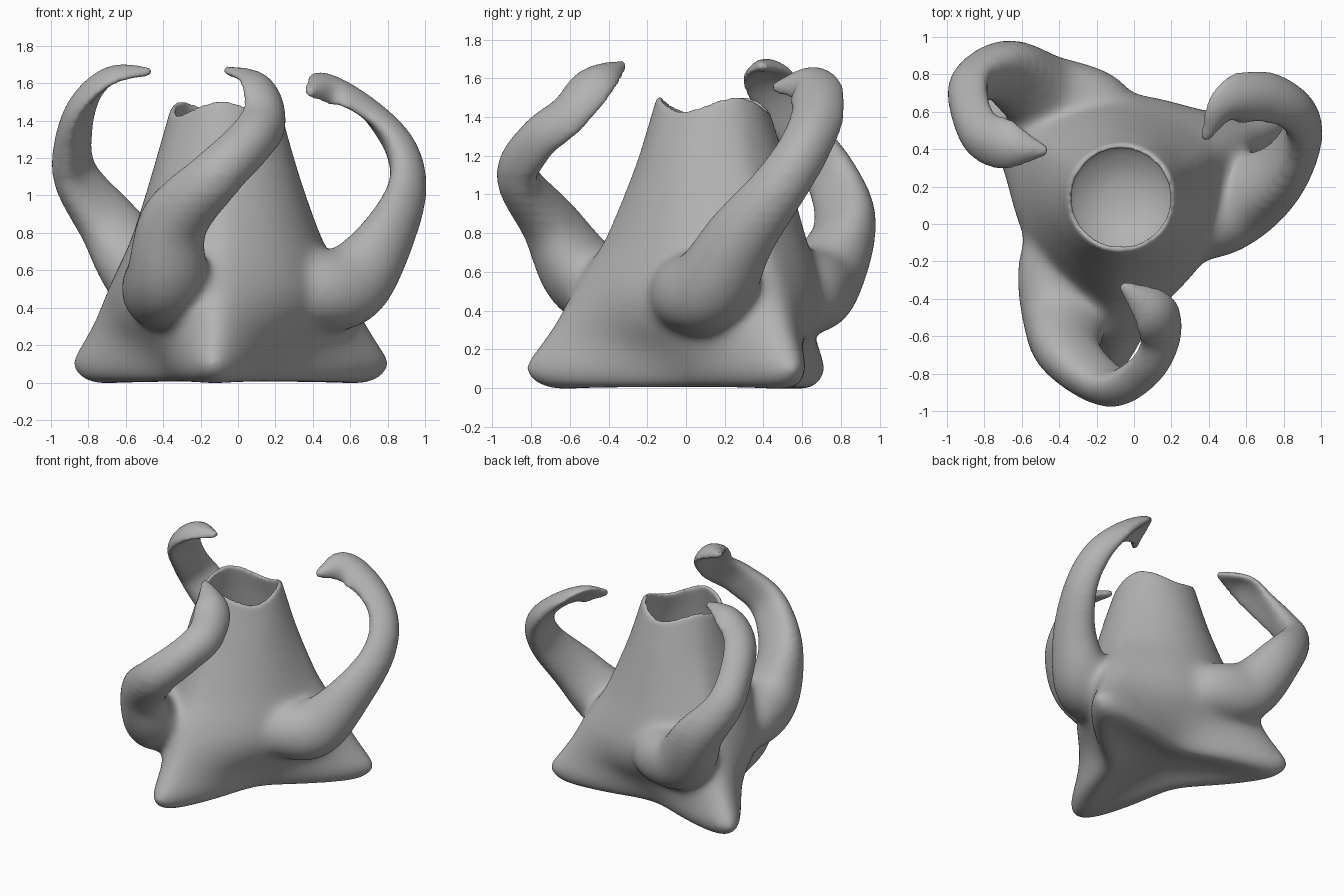
import bpy, bmesh, math
from mathutils import Vector

if "Cube" in bpy.data.objects:
    bpy.data.objects.remove(bpy.data.objects["Cube"])

AXIS = Vector((-0.07, 0.14, 0))
FOOT = math.radians(26)      # direction of the first of three feet
THIRD = math.radians(120)
SIDES = 96

clay = bpy.data.materials.new("grey clay")
clay.use_nodes = True
colour = (0.45, 0.45, 0.45, 1)
clay.diffuse_color = colour
clay.node_tree.nodes["Principled BSDF"].inputs["Base Color"].default_value = colour


def polar(angle, r, z):
    """Point around the body's own axis."""
    return AXIS + Vector((r * math.cos(angle), r * math.sin(angle), z))


def spline(points, steps):
    """Smooth curve through points of any dimension."""
    pts = [Vector(p) for p in points]
    pts = [pts[0] * 2 - pts[1]] + pts + [pts[-1] * 2 - pts[-2]]
    out = []
    for a, b, c, d in zip(pts, pts[1:], pts[2:], pts[3:]):
        for i in range(steps):
            t = i / steps
            out.append(0.5 * (2 * b + (c - a) * t + (2 * a - 5 * b + 4 * c - d) * t * t
                              + (3 * b - a - 3 * c + d) * t ** 3))
    return out + [pts[-2]]


def loft(bm, rings):
    """Skin a closed solid over a list of point rings."""
    loops = [[bm.verts.new(p) for p in ring] for ring in rings]
    for lo, hi in zip(loops, loops[1:]):
        n = len(lo)
        for i in range(n):
            bm.faces.new((lo[i], lo[(i + 1) % n], hi[(i + 1) % n], hi[i]))
    bm.faces.new(loops[0][::-1])
    bm.faces.new(loops[-1])


def ridge_shape(a):
    """1 on a ridge, 0 midway between two, with a rounded crest."""
    off = abs((a + THIRD / 2) % THIRD - THIRD / 2)
    soft = min(math.hypot(off, 0.1), THIRD / 2)
    return (1 / math.cos(THIRD / 2 - soft) - 1) / (1 / math.cos(THIRD / 2 - 0.1) - 1)


def body_ring(z, ridge, mid, scallop):
    """Round section drawn out into three ridges."""
    ring = []
    for i in range(SIDES):
        a = 2 * math.pi * i / SIDES
        r = mid + (ridge - mid) * ridge_shape(a)
        ring.append(polar(a + FOOT, r, z + scallop * 0.035 * math.cos(3 * a)))
    return ring


def arm_rings(path, sizes, hub):
    """Strap coiling round a hub, flattened and cupped towards its tip."""
    pts, dims = spline(path, 8), spline(sizes, 8)
    rings = []
    for k, (p, s) in enumerate(zip(pts, dims)):
        t = (pts[min(k + 1, len(pts) - 1)] - pts[max(k - 1, 0)]).normalized()
        n = p - hub
        n = (n - t * n.dot(t)).normalized()
        w = t.cross(n)
        cup = 0.4 * s.x * k / len(pts)
        ring = []
        for i in range(24):
            a = 2 * math.pi * i / 24
            c = math.cos(a)
            ring.append(p + w * s.x * c + n * (s.y * math.sin(a) - cup * (c * c - 0.5)))
        rings.append(ring)
    return rings


bm = bmesh.new()

# Body: arched underside, three pointed feet, swelling walls, scalloped rim, hollow inside
outer = spline([(-0.01, 0.8, 0.31), (0.015, 0.92, 0.36), (0.1, 0.99, 0.4), (0.22, 0.91, 0.46),
                (0.33, 0.83, 0.53), (0.47, 0.75, 0.56), (0.62, 0.66, 0.53), (0.78, 0.56, 0.48),
                (1.1, 0.42, 0.39), (1.47, 0.29, 0.29)], 6)
rings = [body_ring(0.06, 0.1, 0.08, 0), body_ring(0.04, 0.4, 0.18, 0)]
rings += [body_ring(z, r, m, max(0, (z - 1.2) / 0.26)) for z, r, m in outer]
for z, r, s in ((1.47, 0.258, 1), (1.3, 0.295, 0.4), (1.1, 0.33, 0), (0.85, 0.34, 0),
                (0.73, 0.28, 0), (0.65, 0.15, 0), (0.63, 0.03, 0)):
    rings.append(body_ring(z, r, r, s))
loft(bm, rings)

# Arms: each grows out of the wall beside a foot, then winds up and back over the rim
sizes = [(0.13, 0.13), (0.2, 0.2), (0.225, 0.215), (0.19, 0.15), (0.15, 0.105), (0.135, 0.085),
         (0.14, 0.06), (0.135, 0.042), (0.025, 0.025)]
front_arm = [(-0.38, -0.5, 0.56), (-0.35, -0.69, 0.84), (-0.13, -0.86, 1.09),
             (0.06, -0.77, 1.28), (0.15, -0.61, 1.42), (0.11, -0.47, 1.59), (-0.07, -0.32, 1.67)]
left_arm = [(0.59, 0.13, 0.52), (0.78, 0.27, 0.76), (0.89, 0.47, 1.02),
            (0.86, 0.61, 1.24), (0.71, 0.68, 1.43), (0.5, 0.64, 1.57), (0.37, 0.45, 1.55)]
right_arm = [(-0.47, 0.69, 0.55), (-0.68, 0.82, 0.83), (-0.86, 0.76, 1.08),
             (-0.88, 0.63, 1.28), (-0.82, 0.48, 1.49), (-0.67, 0.42, 1.63), (-0.46, 0.39, 1.66)]
hubs = (Vector((0.1, 0.7, 1.3)), polar(FOOT + THIRD, 0.55, 1.2), polar(FOOT + 2 * THIRD, 0.55, 1.2))
for turn, path in enumerate((left_arm, right_arm, front_arm)):
    foot = FOOT + turn * THIRD
    root = [polar(foot - math.radians(56), 0.32, 0.46), polar(foot - math.radians(42), 0.49, 0.49)]
    loft(bm, arm_rings(root + path, sizes, hubs[turn]))

bmesh.ops.recalc_face_normals(bm, faces=bm.faces)
mesh = bpy.data.meshes.new("rough_parts")
bm.to_mesh(mesh)
bm.free()
vase = bpy.data.objects.new("three_armed_vase", mesh)
bpy.context.collection.objects.link(vase)

# Fuse the parts into one skin
fuse = vase.modifiers.new("fuse", 'REMESH')
fuse.mode = 'VOXEL'
fuse.voxel_size = 0.015
bpy.context.view_layer.update()
skin = bpy.data.meshes.new_from_object(vase.evaluated_get(bpy.context.evaluated_depsgraph_get()))
vase.modifiers.clear()

# Soften it, most strongly low down where the arms flow into the body
bm = bmesh.new()
bm.from_mesh(skin)
for height in (2, 1.1, 1.0, 0.95, 0.9, 0.85, 0.8):
    soft = [v for v in bm.verts if v.co.z < height]
    for _ in range(8):
        bmesh.ops.smooth_vert(bm, verts=soft, factor=0.5, use_axis_x=True, use_axis_y=True, use_axis_z=True)
for f in bm.faces:
    f.smooth = True
bm.to_mesh(skin)
bm.free()
skin.name = "three_armed_vase"
skin.materials.clear()
skin.materials.append(clay)
vase.data = skin
